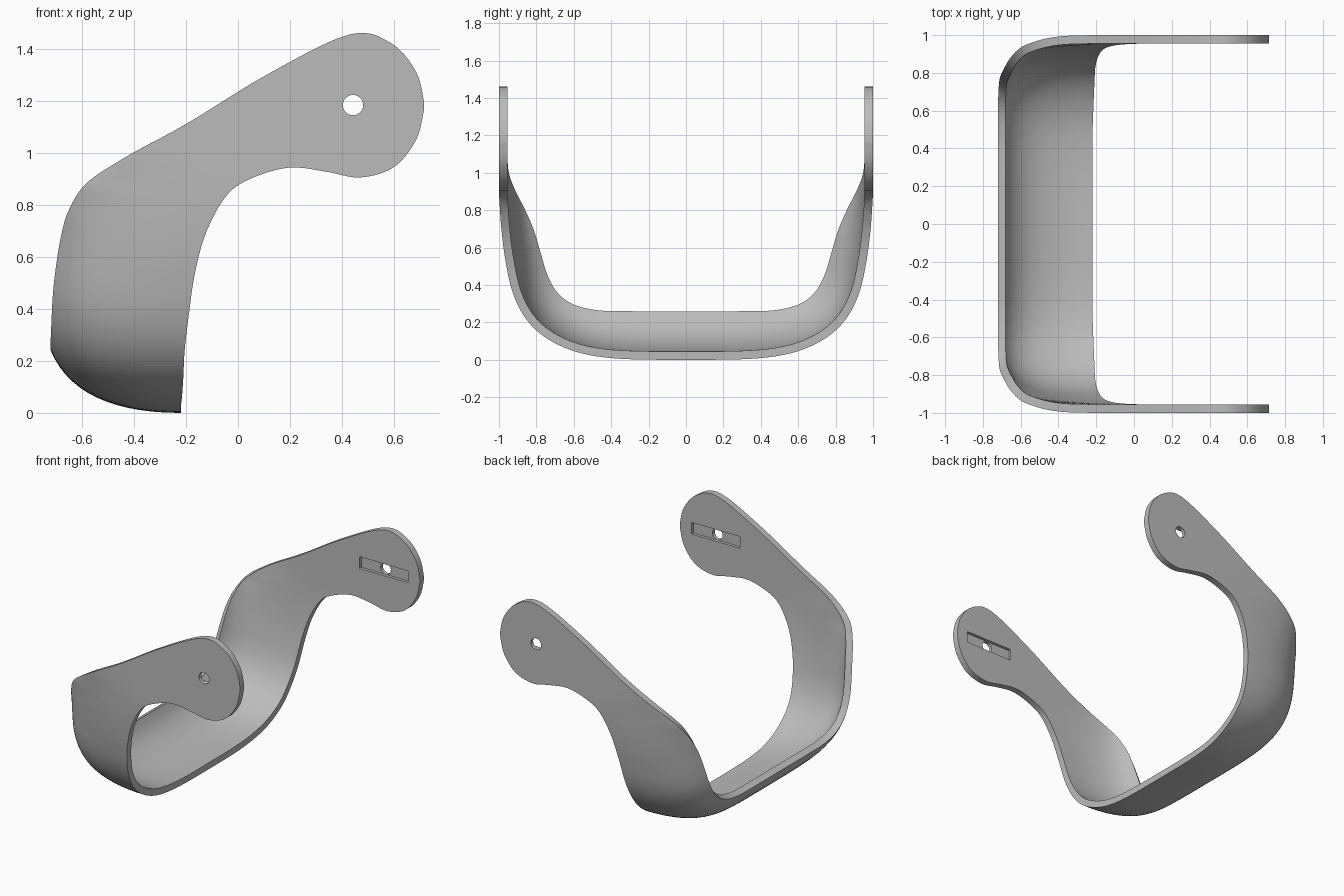
import bpy, bmesh, math
from mathutils import Vector

if "Cube" in bpy.data.objects:
    bpy.data.objects.remove(bpy.data.objects["Cube"])

THICK = 0.045
STEPS, ACROSS = 5, 14

# Half of the band, centre to arm tip: (inner-curve edge xyz, outer-curve edge xyz)
HALF = [
    (-.22, 0, 0, -.72, 0, .24), (-.22, .3, .003, -.72, .3, .24),
    (-.22, .5, .022, -.72, .48, .245), (-.215, .65, .065, -.72, .62, .28),
    (-.21, .78, .14, -.717, .71, .35), (-.205, .87, .24, -.712, .765, .45),
    (-.19, .93, .37, -.70, .80, .56), (-.165, .967, .54, -.68, .838, .68),
    (-.12, .987, .70, -.65, .885, .78), (-.04, .997, .84, -.58, .945, .885),
    (.06, 1, .905, -.42, .99, .99), (.2, 1, .943, -.2, 1, 1.11),
    (.34, 1, .927, .12, 1, 1.305), (.47, 1, .905, .43, 1, 1.455),
    (.60, 1, .945, .59, 1, 1.42), (.685, 1, 1.05, .685, 1, 1.31),
    (.715, 1, 1.165, .715, 1, 1.195),
]


def mirrored(row):
    return (row[0], -row[1], row[2], row[3], -row[4], row[5])


def catmull(p, t):
    return [0.5 * (2 * b + (c - a) * t + (2 * a - 5 * b + 4 * c - d) * t * t
                   + (3 * b - a - 3 * c + d) * t ** 3) for a, b, c, d in zip(*p)]


# Smooth stations along the whole band
rows = [mirrored(r) for r in HALF[:0:-1]] + HALF
stations = []
for i in range(len(rows) - 1):
    quad = [rows[max(i - 1, 0)], rows[i], rows[i + 1], rows[min(i + 2, len(rows) - 1)]]
    stations += [catmull(quad, k / STEPS) for k in range(STEPS)]
stations.append(list(rows[-1]))
for s in stations:
    for k in (1, 4):
        s[k] = max(-1, min(1, s[k]))

# Curved band surface: each station is a quadratic curve between both edges
bm = bmesh.new()
grid = []
for i, s in enumerate(stations):
    b, a = Vector(s[:3]), Vector(s[3:])
    p, q = stations[max(i - 1, 0)], stations[min(i + 1, len(stations) - 1)]
    n = Vector((0, 1, 0))
    if abs(b.y) < 0.996:
        n = Vector((0, p[2] - q[2], q[1] - p[1])).normalized()
    d = a - b
    c = b + 0.8 * (d - n * d.dot(n))
    if abs(a.y) > 0.9999:
        c = (a + b) / 2
    grid.append([bm.verts.new(b * (1 - t) ** 2 + c * 2 * t * (1 - t) + a * t * t)
                 for t in (k / ACROSS for k in range(ACROSS + 1))])
for g, h in zip(grid, grid[1:]):
    for k in range(ACROSS):
        bm.faces.new((g[k], g[k + 1], h[k + 1], h[k]))
bmesh.ops.recalc_face_normals(bm, faces=bm.faces)
bm.normal_update()
bm.faces.ensure_lookup_table()
# Outside faces point away from the cradle
mid = min(bm.faces, key=lambda f: f.calc_center_median().z)
if mid.normal.z > 0:
    bmesh.ops.reverse_faces(bm, faces=bm.faces)
mesh = bpy.data.meshes.new("curved_bracket")
bm.to_mesh(mesh)
bm.free()
bracket = bpy.data.objects.new("curved_bracket", mesh)
bpy.context.collection.objects.link(bracket)
grey = bpy.data.materials.new("satin_grey")
grey.diffuse_color = (0.5, 0.5, 0.5, 1)
grey.use_nodes = True
grey.node_tree.nodes["Principled BSDF"].inputs["Base Color"].default_value = grey.diffuse_color
mesh.materials.append(grey)

solid = bracket.modifiers.new("thickness", 'SOLIDIFY')
solid.thickness, solid.offset, solid.use_even_offset = THICK, -1, True

# Pivot holes through both arm ends, and a shallow slot on each inner face
bpy.ops.mesh.primitive_cylinder_add(vertices=40, radius=0.039, depth=3,
                                    location=(.442, 0, 1.183), rotation=(math.pi / 2, 0, 0))
hole = bpy.context.object
hole.name = "pivot_hole_cutter"
bpy.ops.mesh.primitive_cube_add(size=1, location=(.442, 0, 1.183))
slot = bpy.context.object
slot.name = "slot_cutter"
slot.scale = (.37, 2 * (1 - THICK + .02), .08)
cutters = [hole, slot]
for cutter in cutters:
    cutter.hide_render = True
    mod = bracket.modifiers.new(cutter.name, 'BOOLEAN')
    mod.operation, mod.solver, mod.object = 'DIFFERENCE', 'EXACT', cutter

# Bake the modifiers, drop the cutters, smooth the curved faces
bpy.ops.object.select_all(action='DESELECT')
bracket.select_set(True)
bpy.context.view_layer.objects.active = bracket
for mod in list(bracket.modifiers):
    bpy.ops.object.modifier_apply(modifier=mod.name)
for cutter in cutters:
    bpy.data.objects.remove(cutter)
bpy.ops.object.shade_smooth_by_angle(angle=math.radians(30))
